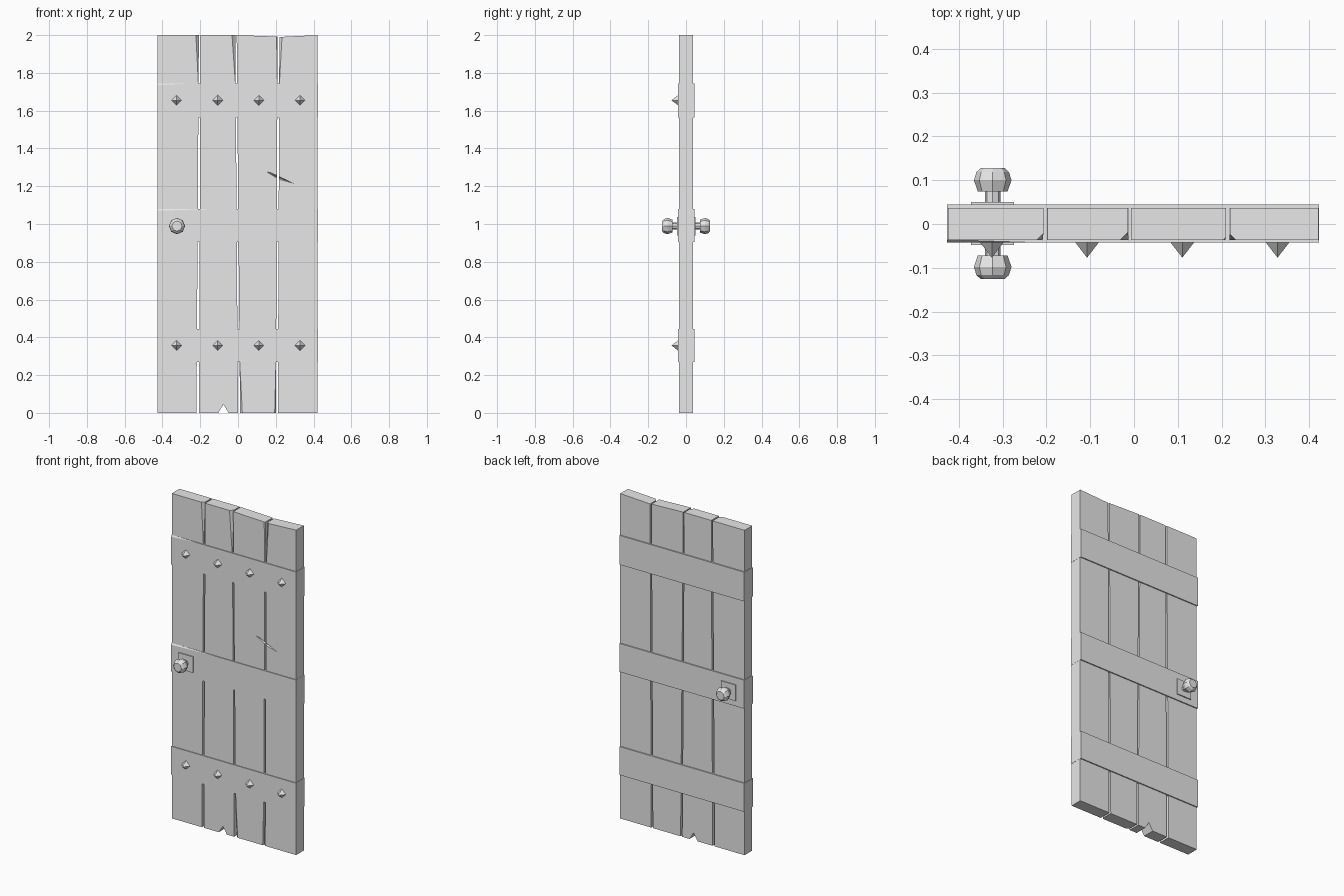
import bpy, bmesh
from math import radians, pi
from mathutils import Vector, Matrix

cube = bpy.data.objects.get("Cube")
if cube:
    bpy.data.objects.remove(cube, do_unlink=True)

GREY = (0.8, 0.8, 0.8, 1)
mat = bpy.data.materials.new("plain_grey")
mat.use_nodes = True
mat.diffuse_color = GREY
mat.node_tree.nodes["Principled BSDF"].inputs["Base Color"].default_value = GREY

FRONT, BACK = -0.037, 0.037


def finish(bm, name):
    bmesh.ops.recalc_face_normals(bm, faces=bm.faces[:])
    mesh = bpy.data.meshes.new(name)
    bm.to_mesh(mesh)
    bm.free()
    mesh.materials.append(mat)
    obj = bpy.data.objects.new(name, mesh)
    bpy.context.collection.objects.link(obj)
    return obj


def prism(outline, y0, y1):
    """Extrude an (x, z) outline from y0 to y1."""
    bm = bmesh.new()
    face = bm.faces.new([bm.verts.new((x, y0, z)) for x, z in outline])
    ext = bmesh.ops.extrude_face_region(bm, geom=[face])["geom"]
    verts = [v for v in ext if isinstance(v, bmesh.types.BMVert)]
    bmesh.ops.translate(bm, verts=verts, vec=(0, y1 - y0, 0))
    return bm


def rect(x0, x1, z0, z1):
    return [(x0, z0), (x1, z0), (x1, z1), (x0, z1)]


def chip(bm, corner, a, b, c):
    """Slice off a corner along the plane through a, b, c."""
    a, b, c = Vector(a), Vector(b), Vector(c)
    n = (b - a).cross(c - a).normalized()
    if n.dot(Vector(corner) - a) < 0:
        n.negate()
    geom = bm.verts[:] + bm.edges[:] + bm.faces[:]
    cut = bmesh.ops.bisect_plane(bm, geom=geom, plane_co=a, plane_no=n,
                                 clear_outer=True)["geom_cut"]
    edges = [e for e in cut if isinstance(e, bmesh.types.BMEdge)]
    bmesh.ops.edgeloop_fill(bm, edges=edges)


# Planks: left and right edge x at bottom and top, top heights, chipped corners
notch = [(-0.105, 0), (-0.077, 0.045), (-0.05, 0)]
planks = [
    # (left bottom, left top), (right bottom, right top), top z, notch, chips
    ((-0.425, -0.425), (-0.22, -0.207), (2, 2), [], [("right", "top", 0.016)]),
    ((-0.207, -0.198), (0.0, -0.014), (2, 2), notch, [("right", "top", 0.018)]),
    ((0.011, -0.007), (0.2, 0.21), (2, 1.992), [],
     [("left", "bottom", 0.012), ("right", "bottom", 0.006), ("right", "top", 0.006)]),
    ((0.211, 0.219), (0.422, 0.422), (1.99, 2), [], [("left", "top", 0.014)]),
]
plank_objs = []
for i, (left, right, tops, cut, chips) in enumerate(planks):
    outline = [(left[0], 0)] + cut + [(right[0], 0), (right[1], tops[1]), (left[1], tops[0])]
    bm = prism(outline, FRONT, BACK)
    for side, end, w in chips:
        edge = left if side == "left" else right
        inward = w if side == "left" else -w
        top = end == "top"
        z = tops[0 if side == "left" else 1] if top else 0
        z_tip = 1.72 if top else 0.29
        x = edge[1 if top else 0]
        x_tip = edge[0] + (edge[1] - edge[0]) * z_tip / 2
        chip(bm, (x, FRONT, z), (x + inward, FRONT, z), (x, FRONT + w, z),
             (x_tip, FRONT, z_tip))
    plank_objs.append(finish(bm, f"plank_{i + 1}"))

# Slanted gouge across the two planks on the left
bm = bmesh.new()
for x, z in [(0.148, 1.278), (0.17, 1.274), (0.297, 1.214), (0.215, 1.237)]:
    bm.verts.new((x, FRONT - 0.001, z))
for x, z in [(0.2, 1.252), (0.24, 1.236)]:
    bm.verts.new((x, FRONT + 0.014, z))
bmesh.ops.convex_hull(bm, input=bm.verts[:])
gouge = finish(bm, "gouge_cutter")
gouge.hide_render = True
for obj in plank_objs[2:]:
    mod = obj.modifiers.new("gouge", "BOOLEAN")
    mod.operation = "DIFFERENCE"
    mod.solver = "EXACT"
    mod.object = gouge
    bpy.context.view_layer.objects.active = obj
    bpy.ops.object.modifier_apply(modifier=mod.name)
bpy.data.objects.remove(gouge, do_unlink=True)

# Cross battens, two with a split along the upper front edge
X0, X1, BF, BB = -0.427, 0.423, -0.042, 0.044
for name, z0, z1, split in [("lower", 0.27, 0.445, None),
                            ("middle", 0.905, 1.08, -0.11),
                            ("upper", 1.565, 1.745, -0.24)]:
    bm = prism(rect(X0, X1, z0, z1), BF, BB)
    if split:
        chip(bm, (X0, BF, z1), (X0, BF, z1 - 0.01), (X0, BF + 0.006, z1), (split, BF, z1))
    finish(bm, name + "_batten")

# Pyramid studs
for row, z in (("lower", 0.357), ("upper", 1.655)):
    for i in range(4):
        bm = bmesh.new()
        place = Matrix.Translation((-0.325 + 0.2177 * i, BF - 0.0175, z))
        bmesh.ops.create_cone(bm, cap_ends=True, segments=4, radius1=0.027, radius2=0,
                              depth=0.035, matrix=place @ Matrix.Rotation(pi / 2, 4, "X"))
        finish(bm, f"{row}_stud_{i + 1}")

# Knobs on both faces: square plate, stem and eight-sided grip
KX, KZ = -0.323, 0.989
PROFILE = [(0.018, 0.0), (0.018, 0.03), (0.034, 0.03), (0.043, 0.056),
           (0.037, 0.075), (0.027, 0.084)]
for side, face, sign in (("front", BF, -1), ("back", BB, 1)):
    plate = rect(KX - 0.049, KX + 0.049, KZ - 0.049, KZ + 0.049)
    finish(prism(plate, face, face + sign * 0.0065), side + "_knob_plate")
    bm = bmesh.new()
    verts = [bm.verts.new((KX + r, face + sign * d, KZ)) for r, d in PROFILE]
    edges = [bm.edges.new(pair) for pair in zip(verts, verts[1:])]
    bmesh.ops.spin(bm, geom=verts + edges, cent=(KX, 0, KZ), axis=(0, 1, 0),
                   angle=radians(360), steps=8, use_merge=True)
    bmesh.ops.remove_doubles(bm, verts=bm.verts[:], dist=0.0005)
    bmesh.ops.holes_fill(bm, edges=bm.edges[:], sides=8)
    finish(bm, side + "_knob")
